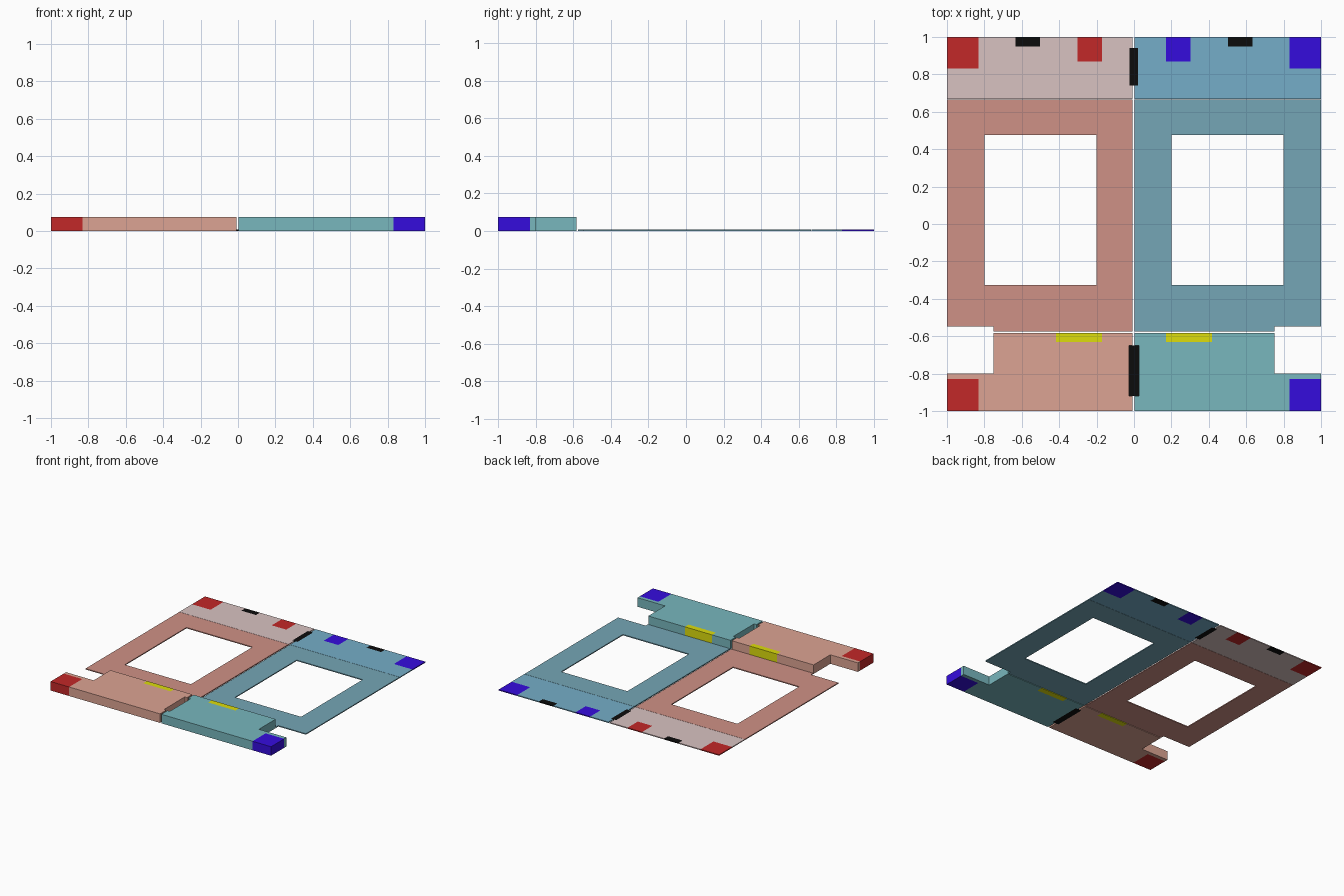
import bpy, bmesh

if "Cube" in bpy.data.objects:
    bpy.data.objects.remove(bpy.data.objects["Cube"])

THIN, THICK = 0.008, 0.074


def material(name, rgb):
    m = bpy.data.materials.new(name)
    lin = [((c / 255 + 0.055) / 1.055) ** 2.4 if c > 10 else c / 255 / 12.92 for c in rgb]
    m.diffuse_color = (*lin, 1)
    m.use_nodes = True
    m.node_tree.nodes["Principled BSDF"].inputs["Base Color"].default_value = m.diffuse_color
    return m


def slab(name, rect, height, mat, holes=()):
    """Rectangular slab (x0, x1, y0, y1) standing on z = 0, minus rectangular holes."""
    x0, x1, y0, y1 = rect
    xs = sorted({x0, x1} | {v for h in holes for v in h[:2] if x0 < v < x1})
    ys = sorted({y0, y1} | {v for h in holes for v in h[2:] if y0 < v < y1})
    bm = bmesh.new()
    grid = {}

    def vert(x, y):
        if (x, y) not in grid:
            grid[x, y] = bm.verts.new((x, y, 0))
        return grid[x, y]

    for a, b in zip(xs, xs[1:]):
        for c, d in zip(ys, ys[1:]):
            cx, cy = (a + b) / 2, (c + d) / 2
            if any(h[0] < cx < h[1] and h[2] < cy < h[3] for h in holes):
                continue
            bm.faces.new([vert(a, c), vert(b, c), vert(b, d), vert(a, d)])
    ext = bmesh.ops.extrude_face_region(bm, geom=bm.faces[:], use_keep_orig=True)
    top = [g for g in ext["geom"] if isinstance(g, bmesh.types.BMVert)]
    bmesh.ops.translate(bm, verts=top, vec=(0, 0, height))
    bmesh.ops.recalc_face_normals(bm, faces=bm.faces[:])
    me = bpy.data.meshes.new(name)
    bm.to_mesh(me)
    bm.free()
    me.materials.append(mat)
    ob = bpy.data.objects.new(name, me)
    bpy.context.collection.objects.link(ob)
    return ob


black = material("black", (12, 12, 12))
yellow = material("yellow", (221, 221, 12))

# Centre strips bridging the two halves
hinge_back = (-0.024, 0.022, 0.74, 0.94)
hinge_front = (-0.028, 0.026, -0.92, -0.65)
slab("back_centre_strip", hinge_back, THIN, black)
slab("front_centre_strip", hinge_front, THIN, black)

# Colours per side: frame, back strip, front block, corner patches
sides = {
    "left": (-1, 0.008, (207, 145, 134), (216, 194, 193), (220, 164, 147), (194, 40, 40)),
    "right": (1, 0.004, (117, 166, 182), (117, 174, 200), (120, 183, 189), (53, 12, 222)),
}

for side, (s, inner, c_frame, c_strip, c_block, c_patch) in sides.items():
    def R(a, b, c, d):
        return (a, b, c, d) if s > 0 else (-b, -a, c, d)

    m_patch = material(side + "_patch", c_patch)

    # Thin window frame with a notched front corner
    slab(side + "_frame", R(inner, 1, -0.576, 0.666), THIN, material(side + "_frame", c_frame),
         [R(0.2, 0.8, -0.325, 0.475), R(0.75, 1, -0.576, -0.548)])

    # Thin back strip with inlaid patches
    corner = R(0.832, 1, 0.832, 1)
    inset = R(0.17, 0.302, 0.868, 1)
    tab = R(0.502, 0.634, 0.95, 1)
    slab(side + "_back_strip", R(inner, 1, 0.668, 1), THIN, material(side + "_strip", c_strip),
         [corner, inset, tab, hinge_back])
    slab(side + "_back_corner_patch", corner, THIN, m_patch)
    slab(side + "_back_inner_patch", inset, THIN, m_patch)
    slab(side + "_back_tab", tab, THIN, black)

    # Thick front block with side notch, centre slot, corner cube and rear bar
    cube = R(0.832, 1, -1, -0.83)
    bar = R(0.17, 0.418, -0.63, -0.582)
    slab(side + "_front_block", R(inner, 1, -1, -0.582), THICK, material(side + "_block", c_block),
         [R(0.75, 1, -0.8, -0.582), cube, bar, hinge_front])
    slab(side + "_front_corner_block", cube, THICK, m_patch)
    slab(side + "_rear_bar", bar, THICK, yellow)
